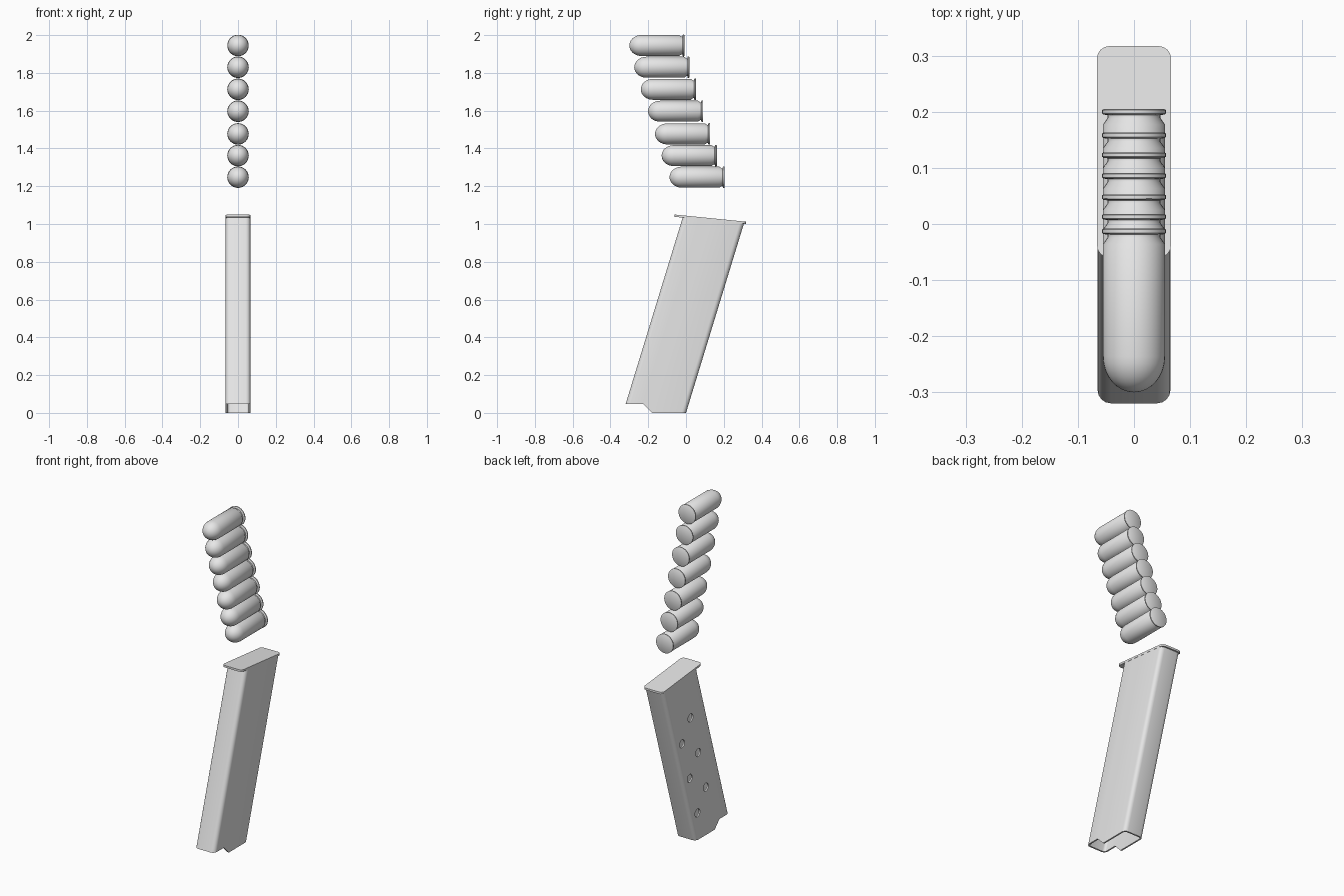
import bpy, bmesh, math
from mathutils import Matrix, Vector

if "Cube" in bpy.data.objects:
    bpy.data.objects.remove(bpy.data.objects["Cube"])

SLANT = 0.306      # y shift per unit of height
metal = bpy.data.materials.new("grey metal")
metal.diffuse_color = (0.8, 0.8, 0.8, 1)
metal.use_nodes = True
metal.node_tree.nodes["Principled BSDF"].inputs["Base Color"].default_value = metal.diffuse_color


def finish(name, bm, angle=38):
    bmesh.ops.recalc_face_normals(bm, faces=bm.faces)
    me = bpy.data.meshes.new(name)
    bm.to_mesh(me)
    bm.free()
    me.materials.append(metal)
    ob = bpy.data.objects.new(name, me)
    bpy.context.collection.objects.link(ob)
    if angle:
        smooth(ob, angle)
    return ob


def smooth(ob, angle):
    bpy.ops.object.select_all(action='DESELECT')
    ob.select_set(True)
    bpy.context.view_layer.objects.active = ob
    bpy.ops.object.shade_smooth_by_angle(angle=math.radians(angle))


def outline(w, s0, s1, r, extra=(), n=4):
    """Rounded rectangle, with extra points along both long sides."""
    pts = []

    def corner(cx, cy, start):
        for i in range(n + 1):
            a = math.radians(start + 90 * i / n)
            pts.append((cx + r * math.cos(a), cy + r * math.sin(a)))
    corner(w - r, s1 - r, 0)
    corner(-w + r, s1 - r, 90)
    pts.extend((-w, s) for s in sorted(extra, reverse=True))
    corner(-w + r, s0 + r, 180)
    corner(w - r, s0 + r, 270)
    pts.extend((w, s) for s in sorted(extra))
    return pts


def bottom_z(s):
    """Raised lip at the front, sloping down to the back."""
    t = min(1, max(0, (-0.18 - s) / 0.06))
    return 0.047 * t


def top_z(s):
    return (1.033 - 0.1 * s) / (1 + 0.1 * SLANT)


# Magazine body: slanted hollow tube
STEPS = (-0.24, -0.225, -0.21, -0.195, -0.18)
WALL = 0.009
bm = bmesh.new()
loops = []
for inset, zf in ((0, bottom_z), (0, top_z), (WALL, top_z), (WALL, bottom_z)):
    ring = []
    for x, s in outline(0.065 - inset, -0.334 + inset, -inset, 0.024 - inset, STEPS):
        z = zf(s)
        ring.append(bm.verts.new((x, s + SLANT * z, z)))
    loops.append(ring)
for a, b in zip(loops, loops[1:] + loops[:1]):
    for i in range(len(a)):
        j = (i + 1) % len(a)
        bm.faces.new((a[i], a[j], b[j], b[i]))
body = finish("magazine_body", bm, 0)

# Two slanted rows of three round holes in the left wall
bm = bmesh.new()
for y, z in ((0.05, 0.76), (0.13, 0.635)):
    for i in range(3):
        m = Matrix.Translation((-0.065, y - 0.073 * i, z - 0.236 * i)) @ Matrix.Rotation(math.pi / 2, 4, 'Y')
        bmesh.ops.create_cone(bm, cap_ends=True, segments=20, radius1=0.024,
                              radius2=0.024, depth=0.06, matrix=m)
cutter = finish("hole_cutter", bm, 0)
cutter.hide_render = True
mod = body.modifiers.new("holes", 'BOOLEAN')
mod.operation, mod.solver, mod.object = 'DIFFERENCE', 'EXACT', cutter
bpy.context.view_layer.objects.active = body
bpy.ops.object.modifier_apply(modifier=mod.name)
bpy.data.objects.remove(cutter)
smooth(body, 38)

# Floor plate: thin sloped slab overhanging the front
bm = bmesh.new()
low, high = [], []
for x, y in outline(0.066, -0.06, 0.317, 0.022):
    z = 1.033 - 0.1 * y
    low.append(bm.verts.new((x, y, z - 0.001)))
    high.append(bm.verts.new((x, y, z + 0.011)))
bm.faces.new(low)
bm.faces.new(high)
for i in range(len(low)):
    j = (i + 1) % len(low)
    bm.faces.new((low[i], low[j], high[j], high[i]))
finish("floor_plate", bm)

# Cartridge: lathed profile (distance from rear, radius)
R = 0.0555
profile = [(0, 0), (0, 0.054), (0.002, 0.057), (0.008, 0.057), (0.010, 0.054),
           (0.011, 0.047), (0.016, 0.047), (0.028, R), (0.228, R)]
profile += [(0.228 + 0.064 * math.sin(a), R * math.cos(a))
            for a in (math.radians(90 * i / 8) for i in range(1, 8))] + [(0.292, 0)]

rears = [(-0.008, 1.945), (0.018, 1.83), (0.053, 1.713), (0.091, 1.597),
         (0.128, 1.477), (0.163, 1.362), (0.205, 1.248)]
for k, (y, z) in enumerate(rears):
    bm = bmesh.new()
    vs = [bm.verts.new((0, y - d, z + r)) for d, r in profile]
    es = [bm.edges.new(p) for p in zip(vs, vs[1:])]
    bmesh.ops.spin(bm, geom=vs + es, cent=Vector((0, y, z)), axis=(0, 1, 0),
                   angle=2 * math.pi, steps=32, use_duplicate=False)
    bmesh.ops.remove_doubles(bm, verts=bm.verts, dist=0.0002)
    finish(f"cartridge_{k + 1}", bm)
